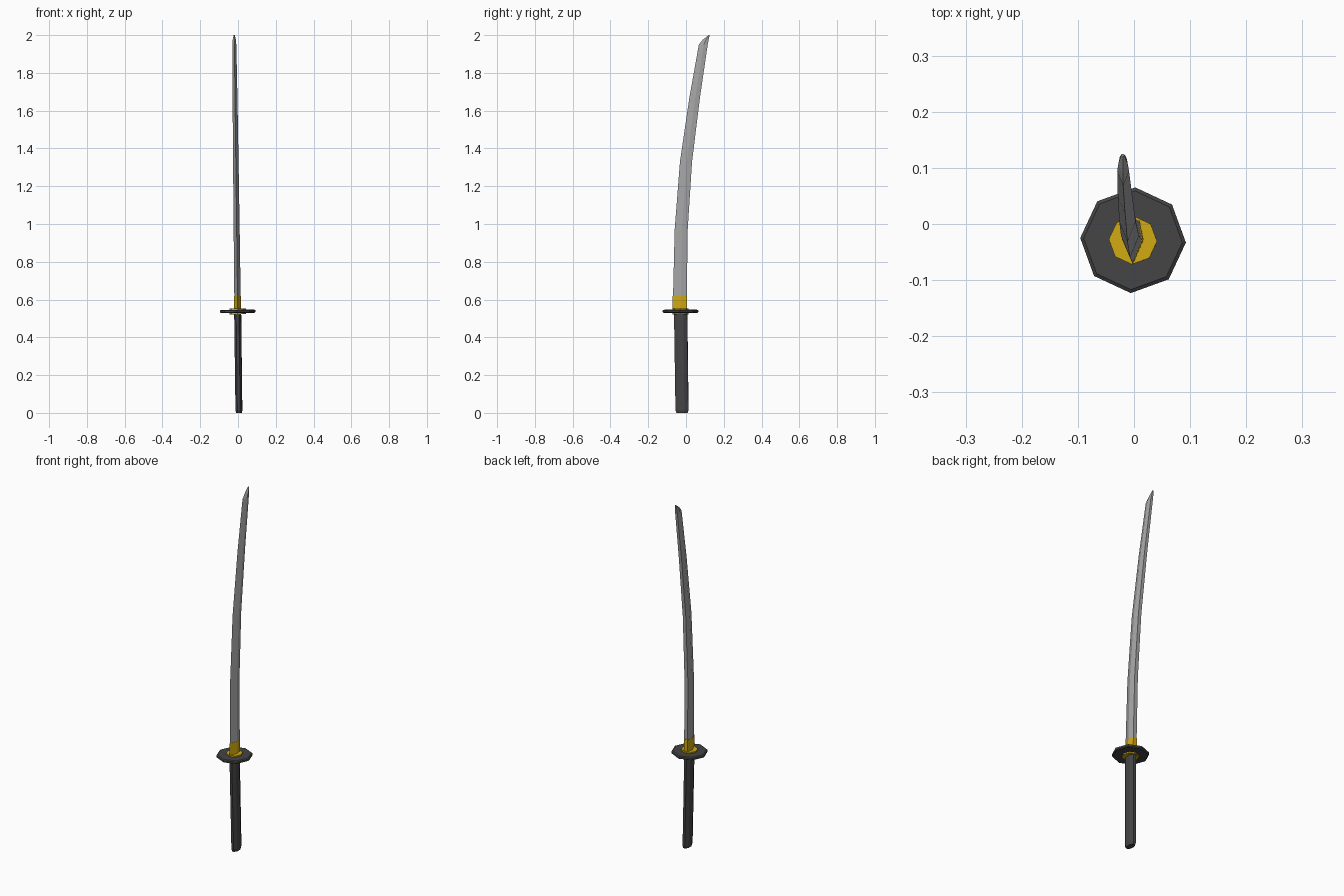
import bpy, bmesh, math

if "Cube" in bpy.data.objects:
    bpy.data.objects.remove(bpy.data.objects["Cube"])


def material(name, rgb):
    m = bpy.data.materials.new(name)
    m.diffuse_color = (*rgb, 1)
    m.use_nodes = True
    m.node_tree.nodes["Principled BSDF"].inputs["Base Color"].default_value = m.diffuse_color
    return m


STEEL = material("steel grey", (0.38, 0.38, 0.38))
GOLD = material("gold", (0.64, 0.40, 0.006))
DARK = material("charcoal", (0.058, 0.058, 0.058))


def lean(z):
    """Centre line in x: the whole sword leans slightly to the left."""
    return 0.005 - 0.0125 * z


def loft(name, rings, mat):
    """Skin a list of equal-length point rings and cap both ends."""
    bm = bmesh.new()
    loops = [[bm.verts.new(p) for p in ring] for ring in rings]
    n = len(loops[0])
    for a, b in zip(loops, loops[1:]):
        for i in range(n):
            j = (i + 1) % n
            bm.faces.new((a[i], a[j], b[j], b[i]))
    bm.faces.new(loops[0][::-1])
    bm.faces.new(loops[-1])
    bmesh.ops.recalc_face_normals(bm, faces=bm.faces)
    me = bpy.data.meshes.new(name)
    bm.to_mesh(me)
    bm.free()
    me.materials.append(mat)
    ob = bpy.data.objects.new(name, me)
    bpy.context.collection.objects.link(ob)
    return ob


def octagon(z, cy, rx, ry, turn, tilt=0.0125):
    """Eight-sided ring, tilted to sit square on the leaning centre line."""
    pts = []
    for k in range(8):
        a = math.radians(turn + 45 * k)
        x, y = rx * math.cos(a), ry * math.sin(a)
        pts.append((lean(z) + x, cy + y, z + tilt * x))
    return pts


def blade_section(z, edge, spine, hw):
    """Sharp edge at the front, ridge just past the middle, flat spine."""
    x, ridge = lean(z), edge + 0.56 * (spine - edge)
    return [(x, edge, z), (x + hw, ridge, z), (x + 0.65 * hw, spine, z),
            (x - 0.65 * hw, spine, z), (x - hw, ridge, z)]


# Curved blade with angled tip
loft("blade", [blade_section(*r) for r in [
    (0.60, -0.069, 0.004, 0.0170),
    (0.97, -0.060, 0.009, 0.0160),
    (1.33, -0.032, 0.032, 0.0145),
    (1.67, 0.018, 0.074, 0.0130),
    (1.95, 0.068, 0.115, 0.0105),
    (1.975, 0.088, 0.120, 0.0085),
    (2.00, 0.120, 0.125, 0.0030)]], STEEL)

# Gold collar at the blade base
loft("blade_collar", [blade_section(0.545, -0.0715, 0.005, 0.019),
                      blade_section(0.62, -0.0705, 0.006, 0.0185)], GOLD)

# Octagonal guard with slightly bevelled rim
loft("guard", [octagon(z, -0.029, r, r, -2.5) for z, r in
               [(0.529, 0.088), (0.533, 0.0942), (0.542, 0.0942), (0.546, 0.088)]], DARK)

# Gold washers above and below the guard
for name, z0, z1 in [("lower_washer", 0.522, 0.531), ("upper_washer", 0.544, 0.553)]:
    loft(name, [octagon(z, -0.029, 0.043, 0.043, -2.5) for z in (z0, z1)], GOLD)

# Oval eight-sided grip with chamfered end
loft("grip", [octagon(z, cy, 0.0195 * s, 0.037 * s, 22.5 - 2.5, 0) for z, cy, s in
              [(0.0, -0.021, 0.85), (0.014, -0.021, 1.0), (0.525, -0.028, 1.02)]], DARK)
